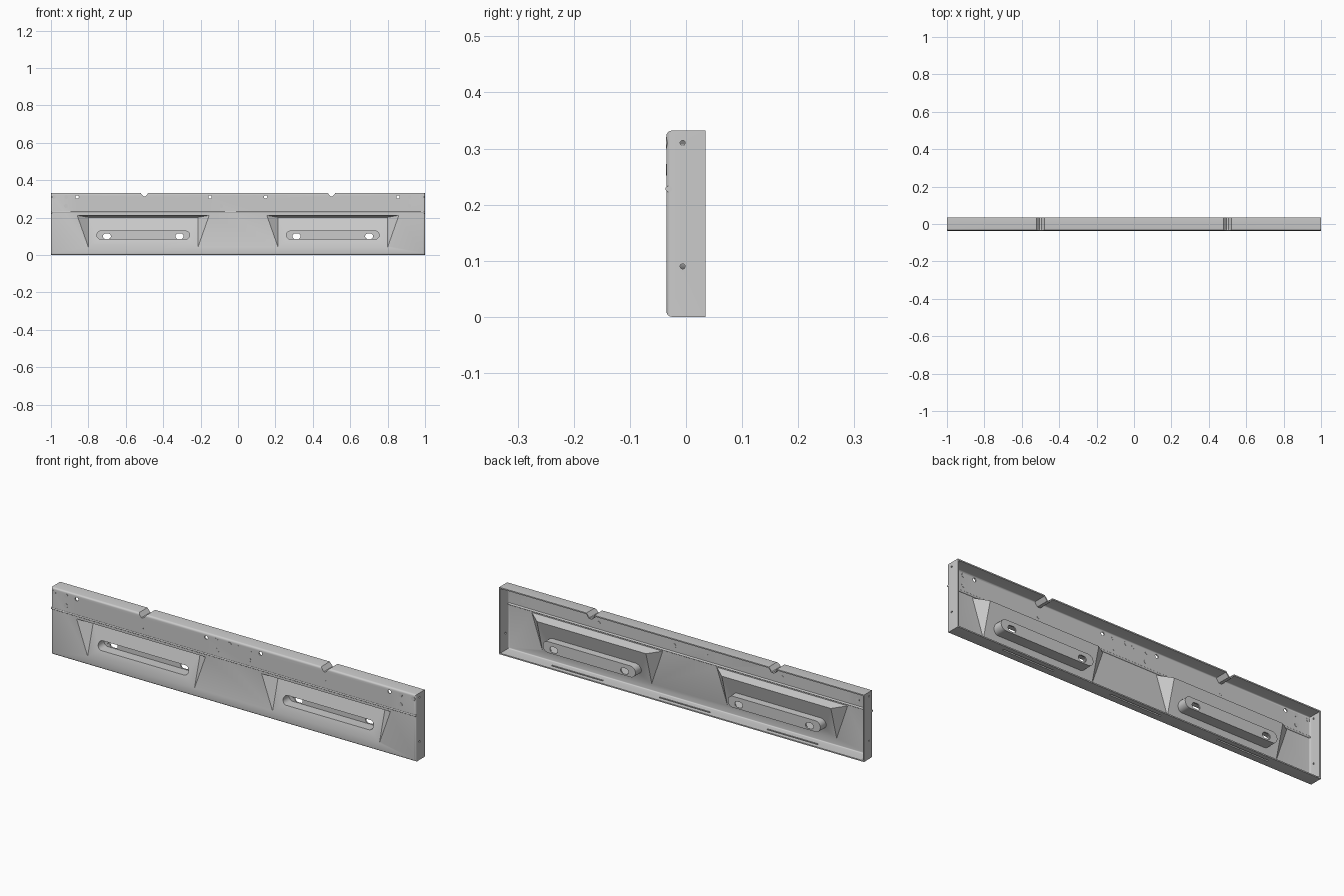
import bpy, bmesh, math

if "Cube" in bpy.data.objects:
    bpy.data.objects.remove(bpy.data.objects["Cube"])

FRONT, BACK, TOP, T = -0.035, 0.035, 0.332, 0.006


def hull(name, pts, bevel=0.0):
    """Convex solid around points; optional rounding of the front-face edges."""
    bm = bmesh.new()
    for p in pts:
        bm.verts.new(p)
    bmesh.ops.convex_hull(bm, input=bm.verts[:])
    bmesh.ops.dissolve_limit(bm, angle_limit=0.01, verts=bm.verts[:], edges=bm.edges[:])
    if bevel:
        y0 = min(v.co.y for v in bm.verts)
        edges = [e for e in bm.edges if all(abs(v.co.y - y0) < 1e-5 for v in e.verts)]
        bmesh.ops.bevel(bm, geom=edges, offset=bevel, segments=4, profile=0.5, affect='EDGES')
    bmesh.ops.recalc_face_normals(bm, faces=bm.faces[:])
    me = bpy.data.meshes.new(name)
    bm.to_mesh(me)
    bm.free()
    ob = bpy.data.objects.new(name, me)
    bpy.context.collection.objects.link(ob)
    return ob


def box(name, x0, x1, y0, y1, z0, z1, bevel=0.0):
    return hull(name, [(x, y, z) for x in (x0, x1) for y in (y0, y1) for z in (z0, z1)], bevel)


def stadium(name, x, z, half, r, y0, y1, n=24):
    """Capsule outline in xz, extruded along y (half = 0 gives a disc)."""
    pts = []
    for i in range(n):
        a = 2 * math.pi * (i + 0.5) / n
        for s in ((-1, 1) if half else (0,)):
            for y in (y0, y1):
                pts.append((x + s * half + r * math.cos(a), y, z + r * math.sin(a)))
    return hull(name, pts)


def rod_x(name, x0, x1, y, z, ry, rz, n=16):
    angles = [2 * math.pi * i / n for i in range(n)]
    return hull(name, [(x, y + ry * math.cos(a), z + rz * math.sin(a)) for x in (x0, x1) for a in angles])


def pocket(cx, o):
    """Wedge recess: flush at the bottom, deepest under the top ledge."""
    pts = []
    for s in (-1, 1):
        for y in (FRONT - 0.02, FRONT + o):
            pts.append((cx + s * (0.353 + o), y, 0.212 + o))
            pts.append((cx + s * (0.293 + o), y, 0.042))
        pts.append((cx + s * (0.293 + o), FRONT + 0.046 + o, 0.201 + o))
    return hull("pocket_cutter", pts)


def notch(cx, o):
    pts = []
    for y in (-0.1, 0.1):
        for s in (-1, 1):
            pts += [(cx + s * (0.024 + o), y, TOP + 0.003), (cx + s * (0.005 + o / 2), y, TOP - 0.019 - o)]
    return hull("notch_cutter", pts)


def subtract(target, cutters):
    bpy.context.view_layer.objects.active = target
    for c in cutters:
        m = target.modifiers.new("cut", 'BOOLEAN')
        m.operation, m.solver, m.object = 'DIFFERENCE', 'EXACT', c
        bpy.ops.object.modifier_apply(modifier=m.name)
        bpy.data.objects.remove(c, do_unlink=True)


PX, SX, SZ = 0.507, 0.507, 0.106

# Open-backed shell: the cavity leaves walls around pockets, slots and notches
panel = box("bumper_panel", -1, 1, FRONT, BACK, 0, TOP, 0.01)
cavity = box("cavity_cutter", -1 + T, 1 - T, FRONT + T, 0.08, T, TOP - T, 0.006)
for s in (-1, 1):
    subtract(cavity, [pocket(s * PX, T), notch(s * 0.5, T),
                      stadium("boss", s * SX, SZ, 0.226, 0.028, -0.08, 0.0347)])
    subtract(panel, [pocket(s * PX, 0), notch(s * 0.5, 0)])
subtract(panel, [cavity])

# Long slots with two through holes each
for s in (-1, 1):
    subtract(panel, [stadium("slot", s * SX, SZ, 0.226, 0.022, -0.08, 0.0287)])
    for d in (-1, 1):
        subtract(panel, [stadium("hole", s * SX + d * 0.194, SZ - 0.006, 0.007, 0.0145, 0, 0.08)])
        stadium("slot_bolt", s * SX + d * 0.23, SZ, 0, 0.008, 0.024, 0.03, 12)

# Through holes in the face, ends and bottom
for x in (-0.86, -0.15, 0.148, 0.855):
    subtract(panel, [stadium("hole", x, 0.31, 0, 0.009, -0.08, 0.0, 16)])
for s in (-1, 1):
    for z in (0.09, 0.31):
        subtract(panel, [rod_x("hole", s * 0.985, s * 1.05, -0.006, z, 0.0045, 0.0045)])
for x in (-0.59, 0, 0.59):
    subtract(panel, [box("drain", x - 0.14, x + 0.14, 0.004, 0.012, -0.05, 0.012)])

# Flush plugs along the upper band
upper = [-0.985, -0.918, -0.095, -0.022, 0.018, 0.088, 0.915, 0.985]
lower = [-0.92, -0.505, -0.09, 0.085, 0.5, 0.915]
plugs = []
for z, row in ((0.31, upper), (0.262, lower)):
    for x in row:
        plugs.append(stadium("plug", x, z, 0, 0.0105, FRONT - 0.0008, FRONT + T + 0.001, 16))

# Horizontal moulding above the pockets
trim = rod_x("trim_moulding", -1, 1, FRONT + 0.0045, 0.228, 0.0062, 0.0055)

# Smooth rounded areas, keep hard edges crisp
bpy.ops.object.select_all(action='DESELECT')
for ob in [panel, trim] + plugs:
    ob.select_set(True)
bpy.context.view_layer.objects.active = panel
bpy.ops.object.shade_smooth_by_angle(angle=math.radians(30))
